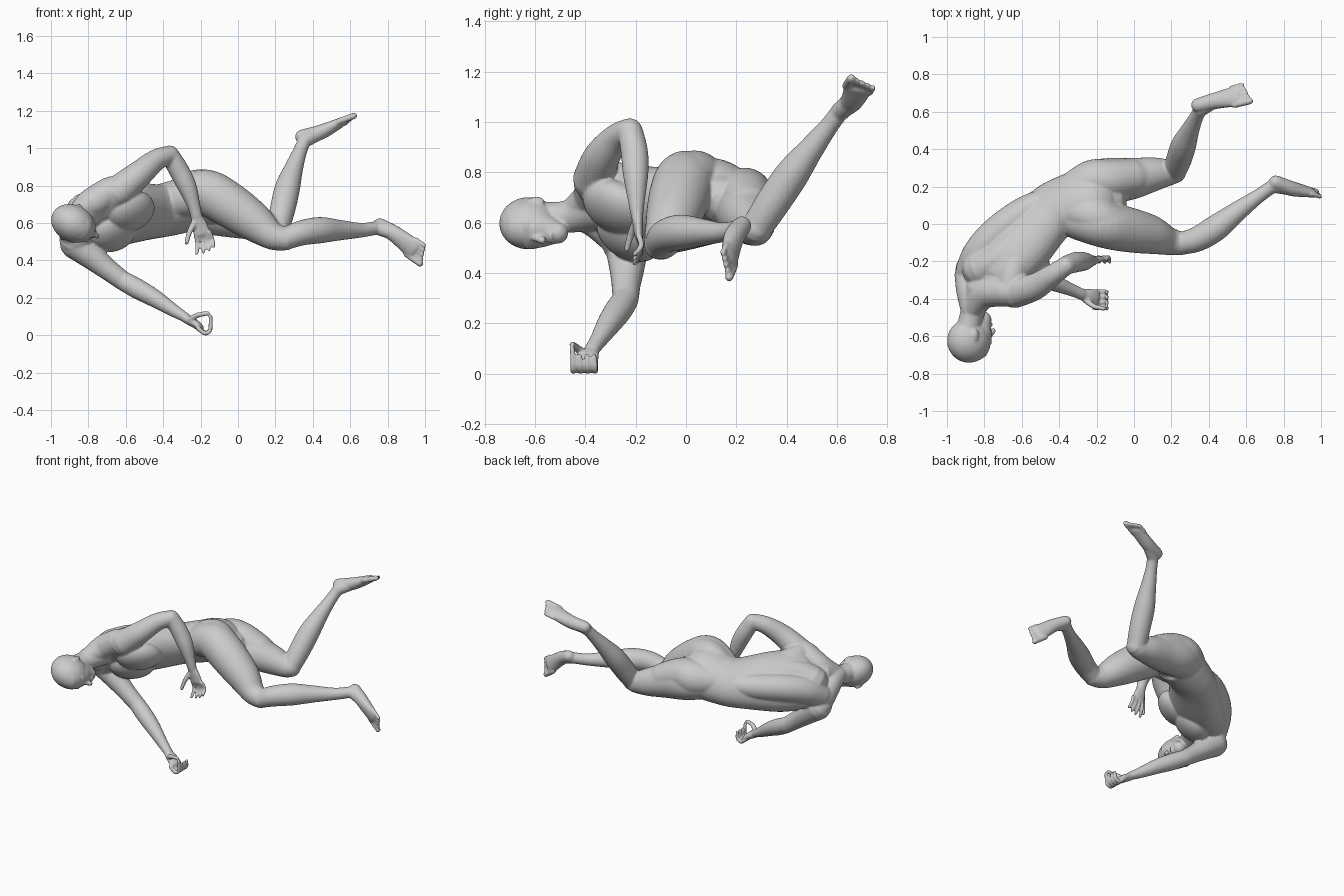
import bpy, bmesh, math
from mathutils import Vector, Matrix

bm = bmesh.new()


def tube(pts, w0=(0, 0, 1), w1=None, sub=6, n=36):
    """Rounded loft. Each point: x, y, z, half width, half depth (optional)."""
    P = [Vector(tuple(p) + ((p[3],) if len(p) == 4 else ())) for p in pts]
    w0, w1 = Vector(w0), Vector(w1 or w0)
    secs, m = [], len(P) - 1
    for i in range(m):
        a, b, c, d = P[max(i - 1, 0)], P[i], P[i + 1], P[min(i + 2, m)]
        for k in range(sub + (i == m - 1)):
            t = k / sub
            secs.append((b * 2 + (c - a) * t + (a * 2 - b * 5 + c * 4 - d) * t * t
                         + (b * 3 - a - c * 3 + d) * t ** 3) * 0.5)
    cen = [Vector(s[:3]) for s in secs]
    last = len(secs) - 1
    frames = []
    for i, s in enumerate(secs):
        t = (cen[min(i + 1, last)] - cen[max(i - 1, 0)]).normalized()
        w = w0.lerp(w1, i / last)
        w = (w - t * w.dot(t)).normalized()
        frames.append((cen[i], t, w, t.cross(w), s[3], s[4]))
    caps = [(0.99, 0.15), (0.85, 0.53), (0.5, 0.87)]
    rings = []

    def ring(f, off=0, k=1):
        c, t, w, d, a, b = f
        c = c + t * off * min(a, b)
        rings.append([bm.verts.new(c + w * a * k * math.cos(2 * math.pi * j / n)
                                   + d * b * k * math.sin(2 * math.pi * j / n)) for j in range(n)])
    for h, k in caps:
        ring(frames[0], -h, k)
    for f in frames:
        ring(f)
    for h, k in reversed(caps):
        ring(frames[-1], h, k)
    for r, q in zip(rings, rings[1:]):
        for j in range(n):
            bm.faces.new((r[j], r[(j + 1) % n], q[(j + 1) % n], q[j]))
    bm.faces.new(rings[0][::-1])
    bm.faces.new(rings[-1])


def ball(c, r, x=(1, 0, 0), y=(0, 1, 0)):
    """Ellipsoid with radii r along axes x, y and x cross y."""
    x = Vector(x).normalized()
    y = Vector(y)
    y = (y - x * y.dot(x)).normalized()
    rot = Matrix((x, y, x.cross(y))).transposed().to_4x4()
    m = Matrix.Translation(c) @ rot @ Matrix.Diagonal((*r, 1))
    bmesh.ops.create_uvsphere(bm, u_segments=32, v_segments=24, radius=1, matrix=m)


def foot(ankle, heel, mid, front, width, big):
    """Foot with five toes; big = side of the big toe along the width direction."""
    ankle, heel, mid, front = map(Vector, (ankle, heel, mid, front))
    w = Vector(width).normalized()
    d = (front - heel).normalized()
    w = (w - d * w.dot(d)).normalized()
    tube([(*heel, .038, .038), (*mid, .045, .04), (*front, .058, .025)], w)
    tube([(*ankle, .038), (*mid, .037), (*mid.lerp(front, .6), .036, .025)], w)
    for i in range(5):
        p = front + w * big * (.046 - .0245 * i)
        L = .070 - .008 * i
        r = .018 if i == 0 else .0125
        tube([(*(p - d * .02), r), (*(p + d * L), r)], w, n=10)


CHEST, HIPS = Vector((-.61, .36, -.71)), Vector((-.08, .89, -.45))
FRONT = Vector((.47, -.51, -.66))

# Torso and shoulder girdle
tube([(-.82, -.31, .66, .09, .07), (-.77, -.25, .65, .175, .115), (-.64, -.135, .65, .205, .145),
      (-.455, .05, .66, .17, .13), (-.35, .105, .68, .17, .135), (-.23, .135, .71, .18, .135),
      (-.14, .15, .69, .13, .10)], CHEST, HIPS, sub=7)
tube([(-.872, -.245, .505, .083), (-.765, -.285, .66, .095), (-.64, -.365, .77, .083)], FRONT)
for s in (-1, 1):
    c = Vector((-.64, -.23, .635)) + FRONT * .04 + CHEST * .075 * s
    ball(c, (.13, .15, .085), CHEST, (.77, .63, .06))
# Shoulder blades, sides of the back and neck muscles
tube([(-.87, -.25, .57, .085), (-.82, -.15, .63, .09), (-.72, -.04, .66, .09),
      (-.57, .075, .675, .08), (-.40, .15, .68, .06)])
tube([(-.66, -.35, .77, .08), (-.64, -.24, .75, .085), (-.55, -.10, .715, .085), (-.42, .02, .70, .07)])
tube([(-.82, -.24, .66, .10), (-.70, -.17, .71, .09), (-.5, .04, .69, .09)])
tube([(-.875, -.45, .635, .055), (-.88, -.36, .61, .07), (-.88, -.27, .55, .08)])
tube([(-.86, -.45, .645, .055), (-.79, -.37, .70, .08), (-.68, -.36, .77, .08)])
# Buttocks
tube([(-.36, .07, .73, .08), (-.23, .045, .775, .108), (-.13, .005, .76, .108), (.0, -.03, .68, .10)])
tube([(-.36, .17, .69, .085), (-.23, .225, .70, .115), (-.13, .235, .70, .11), (.0, .25, .65, .098)])

# Neck and head
tube([(-.89, -.58, .62, .063), (-.86, -.46, .625, .065), (-.81, -.35, .66, .09)])
F, U = Vector((.88, .05, -.47)).normalized(), Vector((-.05, -1, 0))
S = F.cross(U).normalized()
H = Vector((-.882, -.624, .598))


def on_head(f, u, s):
    return H + F * f + U * u + S * s


ball(H, (.122, .118, .098), F, U)
tube([(*on_head(.04, .03, 0), .08, .078), (*on_head(.055, -.05, 0), .072, .074),
      (*on_head(.08, -.108, 0), .045, .045)], S)
tube([(*on_head(.118, -.005, 0), .010), (*on_head(.143, -.045, 0), .016)], S, n=12)
ball(on_head(.122, -.08, 0), (.014, .011, .026), F, U)
ball(on_head(.102, .014, 0), (.022, .013, .062), F, U)
for s in (-1, 1):
    ball(on_head(.105, -.012, .032 * s), (.014, .012, .017), F, U)
    ball(on_head(-.01, -.03, .094 * s), (.021, .036, .012), F + S * s * -.4, U)

# Left arm: raised elbow, forearm hanging down
tube([(-.64, -.365, .77, .085), (-.53, -.335, .86, .072), (-.44, -.275, .935, .058),
      (-.365, -.225, .965, .05)])
tube([(-.365, -.222, .965, .05), (-.315, -.205, .88, .054), (-.27, -.20, .79, .05),
      (-.235, -.197, .69, .034), (-.222, -.195, .635, .031, .026)], (1, 0, 0))
tube([(-.222, -.195, .635, .03, .024), (-.205, -.19, .585, .042, .02),
      (-.192, -.187, .545, .043, .017)], (1, 0, .2))
for i, (x, z) in enumerate(((-.22, .437), (-.185, .445), (-.155, .457), (-.13, .475))):
    k = -.227 + i * .025
    tube([(k, -.188, .55, .013), ((k + x) / 2 + .006, -.178, (.54 + z) / 2, .012),
          (x, -.205, z, .010)], n=12)
tube([(-.235, -.2, .60, .018), (-.26, -.22, .55, .015), (-.275, -.235, .495, .012)], n=12)

# Right arm: reaching down and forward
tube([(-.87, -.235, .49, .083), (-.78, -.235, .42, .07), (-.70, -.238, .355, .058),
      (-.62, -.24, .295, .052)])
tube([(-.62, -.24, .295, .052), (-.54, -.27, .25, .054), (-.45, -.305, .20, .048),
      (-.34, -.35, .13, .034), (-.28, -.375, .095, .031, .026)], (0, 1, 0))
tube([(-.28, -.375, .09, .031, .025), (-.235, -.39, .065, .044, .024),
      (-.205, -.40, .043, .047, .02)], (0, 1, 0))
for i in range(4):
    y = -.448 + i * .029
    tube([(-.215, y, .04, .013), (-.18, y, .012, .013), (-.15, y, .026, .012),
          (-.146, y - .004, .07 + .03 * (i == 0), .011)], (0, 1, 0), n=12)
tube([(-.26, -.405, .08, .018), (-.215, -.44, .108, .015), (-.16, -.452, .117, .012)], n=12)

# Left leg: thigh forward, shin trailing back
tube([(-.30, .02, .73, .105), (-.18, .0, .765, .122), (-.06, -.025, .705, .122),
      (.08, -.055, .61, .106), (.18, -.09, .535, .077), (.25, -.105, .515, .063)])
tube([(.25, -.105, .515, .06), (.34, -.08, .547, .067), (.44, -.02, .562, .07),
      (.55, .065, .562, .054), (.66, .145, .562, .039), (.745, .205, .575, .036)])
foot((.745, .205, .575), (.758, .222, .588), (.84, .19, .54), (.94, .172, .46), (.6, -.35, .7), -1)

# Right leg: knee bent with the shin raised
tube([(-.30, .18, .68, .11), (-.18, .225, .665, .122), (-.03, .24, .635, .113), (.10, .265, .60, .092),
      (.18, .275, .58, .073), (.215, .28, .58, .065)])
tube([(.215, .28, .58, .062), (.24, .345, .68, .068), (.265, .42, .79, .067),
      (.297, .495, .89, .051), (.33, .565, .98, .038), (.355, .61, 1.04, .036)], (1, 0, 0))
foot((.355, .61, 1.04), (.343, .635, 1.062), (.44, .66, 1.085), (.55, .685, 1.137), (-.15, 1, -.3), -1)

# Fuse everything into one smooth skin
bmesh.ops.recalc_face_normals(bm, faces=bm.faces[:])
mesh = bpy.data.meshes.new("human_figure")
bm.to_mesh(mesh)
bm.free()
body = bpy.data.objects.new("human_figure", mesh)
bpy.context.collection.objects.link(body)
rm = body.modifiers.new("fuse", 'REMESH')
rm.mode = 'VOXEL'
rm.voxel_size = 0.006
rm.use_smooth_shade = True
sm = body.modifiers.new("soften", 'SMOOTH')
sm.factor = 0.5
sm.iterations = 8
